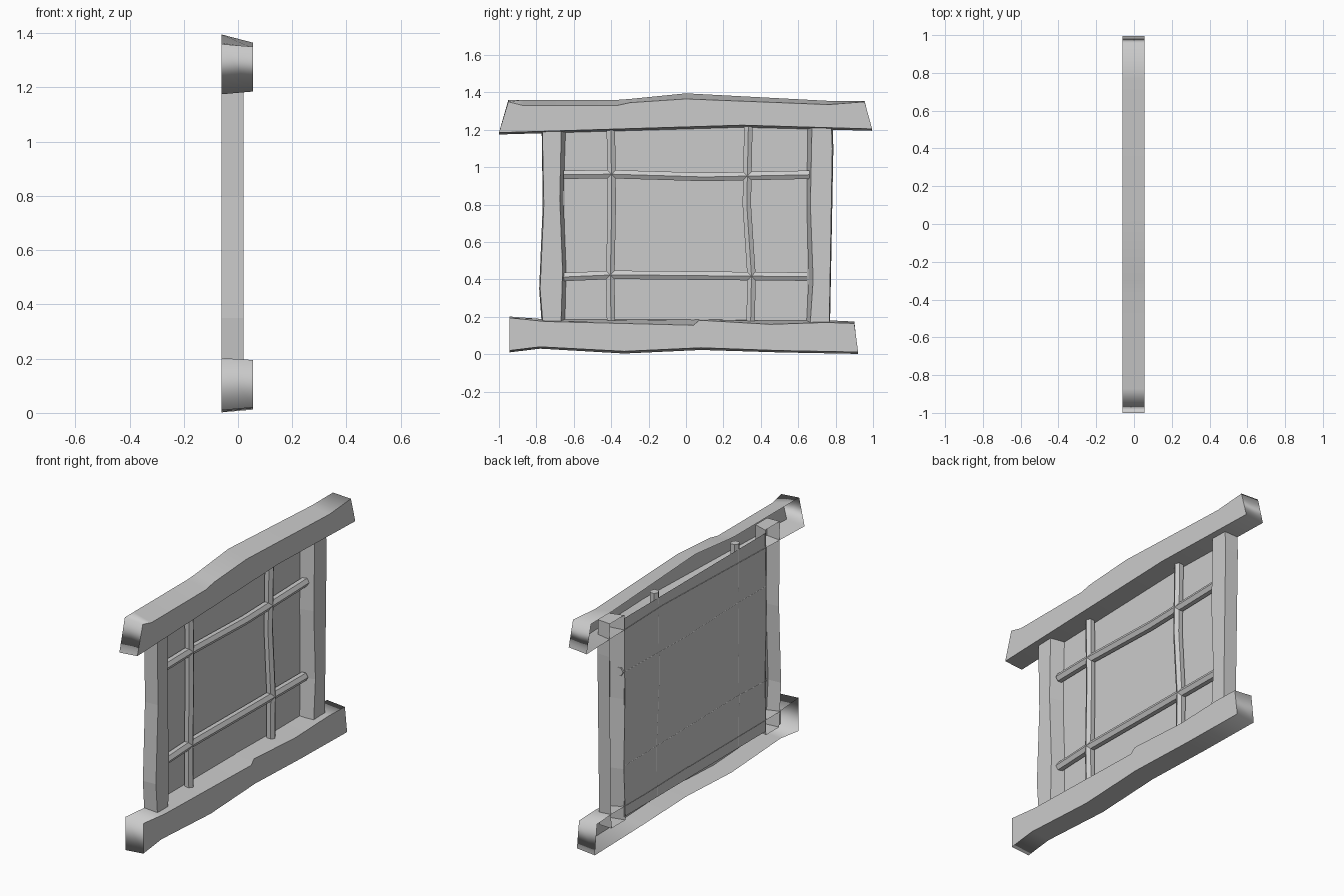
import bpy
import bmesh

# Remove only the default cube
default_cube = bpy.data.objects.get("Cube")
if default_cube:
    bpy.data.objects.remove(default_cube, do_unlink=True)

BACK = -0.06
BEAM_FRONT = 0.055
POST_FRONT = 0.02
ROD_DEPTH = -0.032
ROD_RADIUS = 0.026

# The single plain colour
grey = bpy.data.materials.new("plain_grey")
grey.use_nodes = True
grey.diffuse_color = (0.6, 0.6, 0.6, 1)
shader = next(n for n in grey.node_tree.nodes if n.type == "BSDF_PRINCIPLED")
shader.inputs["Base Color"].default_value = grey.diffuse_color
shader.inputs["Roughness"].default_value = 0.8


def add_mesh(name, bm):
    """Turn a bmesh into a linked grey object."""
    mesh = bpy.data.meshes.new(name)
    bm.to_mesh(mesh)
    bm.free()
    mesh.materials.append(grey)
    obj = bpy.data.objects.new(name, mesh)
    bpy.context.collection.objects.link(obj)
    return obj


def add_shell(name, outline, front, along_y, smooth):
    """Open-backed plank: a front outline joined to a slightly shifted back outline.

    Each outline entry is (y, z, shift of the back edge)."""
    bm = bmesh.new()
    front_ring, back_ring = [], []
    for y, z, shift in outline:
        front_ring.append(bm.verts.new((front, y, z)))
        if along_y:
            back_ring.append(bm.verts.new((BACK, y + shift, z)))
        else:
            back_ring.append(bm.verts.new((BACK, y, z + shift)))
    face = bm.faces.new(front_ring)
    count = len(outline)
    for i in range(count):
        j = (i + 1) % count
        side = bm.faces.new((front_ring[j], front_ring[i], back_ring[i], back_ring[j]))
        side.smooth = smooth
    for edge in face.edges:
        edge.smooth = False
    bmesh.ops.recalc_face_normals(bm, faces=bm.faces[:])
    face.normal_update()
    if face.normal.x < 0:
        bmesh.ops.reverse_faces(bm, faces=bm.faces[:])
    obj = add_mesh(name, bm)
    if smooth:
        weighted = obj.modifiers.new("broad_face_shading", "WEIGHTED_NORMAL")
        weighted.mode = "FACE_AREA"
        weighted.keep_sharp = True
    return obj


def add_rod(name, points):
    """Slightly bent round rod through (y, z) points."""
    curve = bpy.data.curves.new(name, "CURVE")
    curve.dimensions = "3D"
    curve.bevel_depth = ROD_RADIUS
    curve.bevel_resolution = 1
    curve.use_fill_caps = True
    spline = curve.splines.new("POLY")
    spline.points.add(len(points) - 1)
    for point, (y, z) in zip(spline.points, points):
        point.co = (ROD_DEPTH, y, z, 1)
    curve.materials.append(grey)
    obj = bpy.data.objects.new(name, curve)
    bpy.context.collection.objects.link(obj)
    bpy.ops.object.select_all(action="DESELECT")
    obj.select_set(True)
    bpy.context.view_layer.objects.active = obj
    bpy.ops.object.convert(target="MESH")
    bpy.ops.object.shade_smooth_by_angle()
    return obj


# Top beam, hand-hewn with a raised middle
top_beam = [
    (-1, 1.185, -.01), (.3, 1.225, -.012), (.995, 1.205, -.01),
    (.955, 1.35, .005), (.76, 1.335, .02), (0, 1.365, .03),
    (-.3, 1.345, .02), (-.37, 1.33, .03), (-.87, 1.33, .03), (-.95, 1.35, .01),
]
add_shell("top_beam", top_beam, BEAM_FRONT, False, True)

# Bottom beam with a small notch step
bottom_beam = [
    (-.945, .02, -.01), (-.78, .04, -.01), (-.33, .016, -.012),
    (.08, .035, -.012), (.5, .02, -.01), (.92, .012, -.01),
    (.9, .165, .01), (.75, .17, .012), (.45, .16, .02), (.07, .182, .005),
    (.04, .155, .03), (-.75, .175, .012), (-.945, .195, .007),
]
add_shell("bottom_beam", bottom_beam, BEAM_FRONT, False, True)

# Side posts, their ends tucked into the beams
post_right = [
    (-.76, .1, -.007), (-.78, .35, -.005), (-.76, .8, -.006), (-.77, 1.29, -.003),
    (-.665, 1.29, .025), (-.675, .83, .02), (-.66, .45, .02), (-.67, .1, .022),
]
post_left = [
    (.66, .1, -.02), (.68, .4, -.025), (.665, .8, -.02), (.675, 1.29, -.025),
    (.775, 1.29, .007), (.782, 1.1, .006), (.765, .1, .004),
]
add_shell("post_right", post_right, POST_FRONT, True, False)
add_shell("post_left", post_left, POST_FRONT, True, False)

# Thin panel closing the back of the frame
bm = bmesh.new()
half_width, low, high = 0.65, 0.12, 1.27
corners = [(-half_width, low), (half_width, low), (half_width, high), (-half_width, high)]
bm.faces.new([bm.verts.new((BACK + 0.003, y, z)) for y, z in corners])
add_mesh("back_panel", bm)

# Lattice rods
add_rod("upright_rod_right", [(-.4, .13), (-.405, .4), (-.397, .8), (-.403, 1.3)])
add_rod("upright_rod_left", [(.345, .13), (.35, .42), (.325, .8), (.335, 1.3)])
add_rod("cross_rod_upper", [(-.655, .96), (-.4, .963), (.1, .948), (.66, .96)])
add_rod("cross_rod_lower", [(-.66, .413), (-.38, .425), (.1, .42), (.65, .415)])
